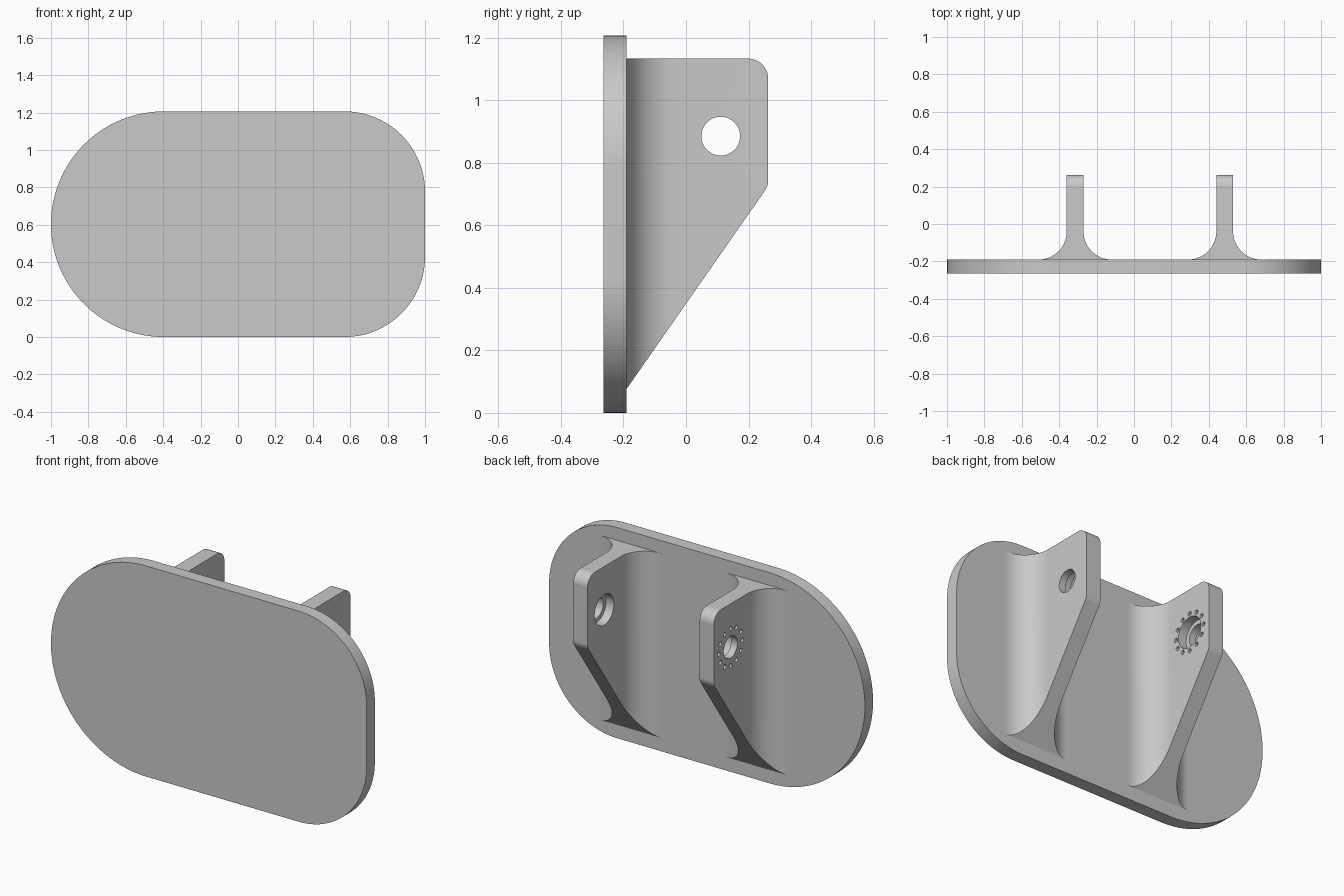
import bpy, bmesh, math
from mathutils import Vector

if "Cube" in bpy.data.objects:
    bpy.data.objects.remove(bpy.data.objects["Cube"])

COLOUR = (0.585, 0.585, 0.585, 1)
gray = bpy.data.materials.new("plain gray")
gray.use_nodes = True
gray.diffuse_color = COLOUR
gray.node_tree.nodes["Principled BSDF"].inputs["Base Color"].default_value = COLOUR


def rounded(corners, steps=24):
    """Outline from (u, v, radius) corners, with an arc at each rounded one."""
    out = []
    n = len(corners)
    for i, (u, v, r) in enumerate(corners):
        p = Vector((u, v, 0))
        if r == 0:
            pts = [p]
        else:
            a = (Vector((*corners[i - 1][:2], 0)) - p).normalized()
            b = (Vector((*corners[(i + 1) % n][:2], 0)) - p).normalized()
            half = a.angle(b) / 2
            c = p + (a + b).normalized() * r / math.sin(half)
            t = r / math.tan(half)
            start = (p + a * t - c).normalized()
            end = (p + b * t - c).normalized()
            pts = [c + start.slerp(end, k / steps).normalized() * r for k in range(steps + 1)]
        for q in pts:
            if not out or (q - out[-1]).length > 1e-4:
                out.append(q)
    if (out[0] - out[-1]).length < 1e-4:
        out.pop()
    return out


def prism(name, outline, axis, lo, hi):
    """Extrude an outline along an axis; u and v are the other two in order."""
    def place(q, w):
        co = [q.x, q.y]
        co.insert(axis, w)
        return co
    bm = bmesh.new()
    face = bm.faces.new([bm.verts.new(place(q, lo)) for q in outline])
    ext = bmesh.ops.extrude_face_region(bm, geom=[face])
    shift = [0, 0, 0]
    shift[axis] = hi - lo
    bmesh.ops.translate(bm, vec=shift, verts=[g for g in ext["geom"] if isinstance(g, bmesh.types.BMVert)])
    # Close the starting end if the extrusion consumed it
    rim = [e for e in bm.edges if e.is_boundary]
    if rim:
        bmesh.ops.contextual_create(bm, geom=rim)
    bmesh.ops.recalc_face_normals(bm, faces=bm.faces)
    mesh = bpy.data.meshes.new(name)
    bm.to_mesh(mesh)
    bm.free()
    mesh.materials.append(gray)
    obj = bpy.data.objects.new(name, mesh)
    bpy.context.collection.objects.link(obj)
    return obj


def circle(u, v, r, n):
    return [Vector((u + r * math.cos(math.tau * k / n), v + r * math.sin(math.tau * k / n), 0))
            for k in range(n)]


def select(obj):
    bpy.ops.object.select_all(action='DESELECT')
    obj.select_set(True)
    bpy.context.view_layer.objects.active = obj


def combine(obj, tool, operation):
    mod = obj.modifiers.new("cut", 'BOOLEAN')
    mod.operation, mod.object, mod.solver = operation, tool, 'EXACT'
    select(obj)
    bpy.ops.object.modifier_apply(modifier=mod.name)
    bpy.data.objects.remove(tool)


def smooth(obj):
    select(obj)
    bpy.ops.object.shade_smooth_by_angle(angle=math.radians(30))


# Face plate: full round on one end, softer corners on the other
HEIGHT, BACK = 1.206, -0.19
plate = prism("face_plate", rounded([
    (-1, 0, HEIGHT / 2), (1, 0, 0.43), (1, HEIGHT, 0.43), (-1, HEIGHT, HEIGHT / 2)], 40),
    1, -0.264, BACK)
smooth(plate)

# Brackets: flared root section trimmed to the side silhouette
HALF, FLARE = 0.045, 0.15
HOLE_Y, HOLE_Z = 0.111, 0.885


def bracket(name, x, bore_side, ring):
    left, right = x - HALF, x + HALF
    body = prism(name, rounded([
        (left - FLARE, BACK, 0), (right + FLARE, BACK, 0), (right, BACK, FLARE),
        (right, 0.4, 0), (left, 0.4, 0), (left, BACK, FLARE)]), 2, -0.5, 2)
    side = prism("side_trim", rounded([
        (-0.3, -0.081, 0), (0.263, 0.726, 0.062), (0.263, 1.133, 0.065), (-0.3, 1.133, 0)]),
        0, x - 0.5, x + 0.5)
    combine(body, side, 'INTERSECT')

    # Through hole and wider counterbore
    combine(body, prism("pivot_cut", circle(HOLE_Y, HOLE_Z, 0.062, 48), 0, x - 0.1, x + 0.1), 'DIFFERENCE')
    floor = x - bore_side * 0.005
    ends = sorted((floor, x + bore_side * 0.1))
    combine(body, prism("bore_cut", circle(HOLE_Y, HOLE_Z, 0.087, 48), 0, *ends), 'DIFFERENCE')

    # Ring of small holes
    if ring:
        for c in circle(HOLE_Y, HOLE_Z, 0.107, 12):
            combine(body, prism("pin_cut", circle(c.x, c.y, 0.012, 16), 0, x - 0.1, x + 0.1), 'DIFFERENCE')
    smooth(body)


bracket("right_bracket", -0.315, 1, True)
bracket("left_bracket", 0.485, -1, False)
